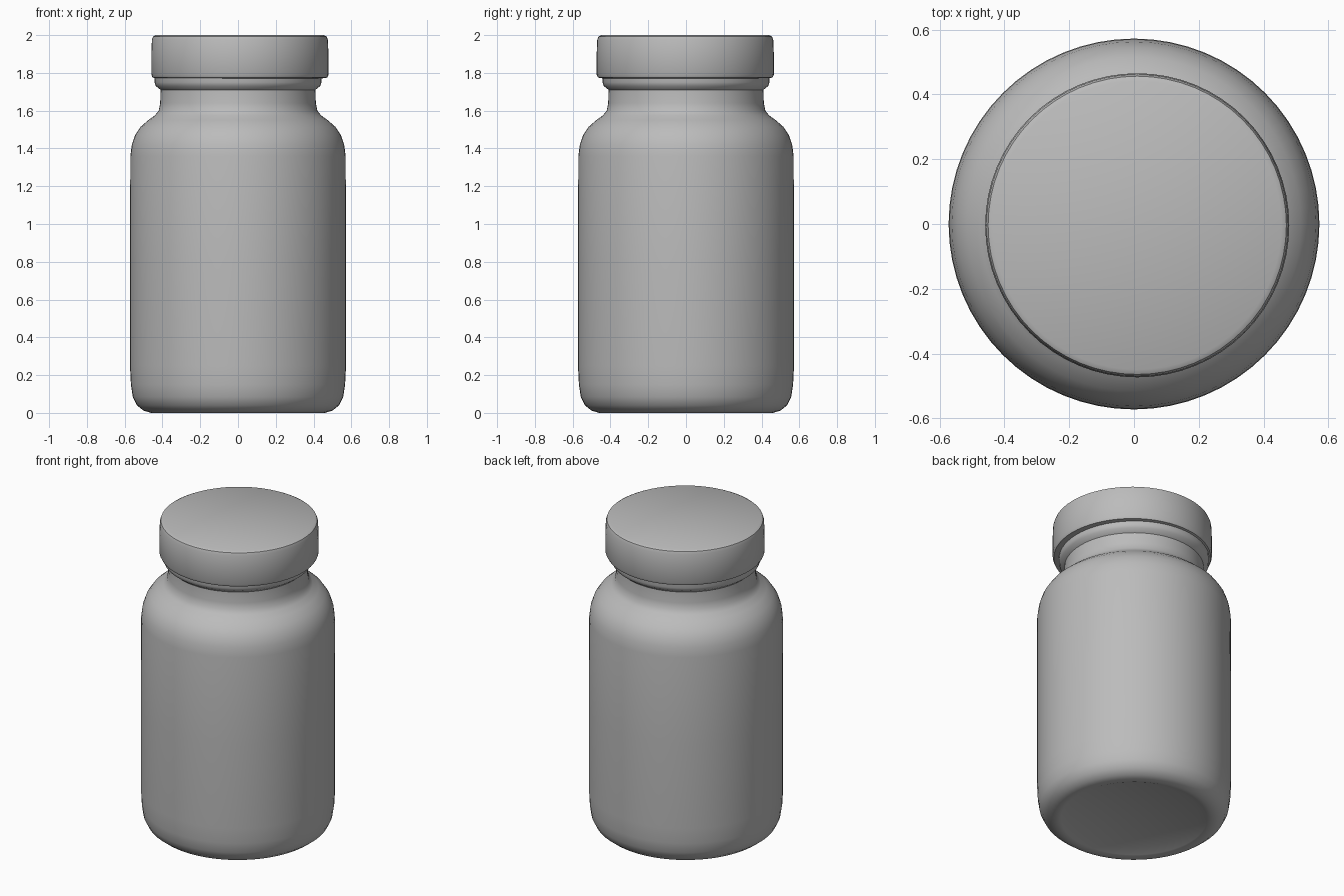
import bpy
import math

if "Cube" in bpy.data.objects:
    bpy.data.objects.remove(bpy.data.objects["Cube"])

SIDES = 64

grey = bpy.data.materials.new("plain_grey")
grey.diffuse_color = (0.5, 0.5, 0.5, 1)
grey.use_nodes = True
grey.node_tree.nodes["Principled BSDF"].inputs["Base Color"].default_value = grey.diffuse_color


def lathe(name, profile, centre=(0, 0)):
    """Spin a (radius, z) profile around the vertical axis; radius 0 makes a pole."""
    verts, rings, faces = [], [], []
    for r, z in profile:
        n = 1 if r == 0 else SIDES
        rings.append([len(verts) + i for i in range(n)])
        for i in range(n):
            a = 2 * math.pi * i / SIDES
            verts.append((centre[0] + r * math.cos(a), centre[1] + r * math.sin(a), z))
    for lo, hi in zip(rings, rings[1:]):
        for i in range(SIDES):
            j = (i + 1) % SIDES
            quad = [lo[i % len(lo)], lo[j % len(lo)], hi[j % len(hi)], hi[i % len(hi)]]
            faces.append(list(dict.fromkeys(quad)))
    mesh = bpy.data.meshes.new(name)
    mesh.from_pydata(verts, [], faces)
    mesh.materials.append(grey)
    obj = bpy.data.objects.new(name, mesh)
    bpy.context.collection.objects.link(obj)
    bpy.ops.object.select_all(action='DESELECT')
    bpy.context.view_layer.objects.active = obj
    obj.select_set(True)
    bpy.ops.object.shade_smooth_by_angle(angle=math.radians(40))
    return obj


# Jar body: shallow base dish, rounded foot, straight wall, shoulder, neck and collar
lathe("jar_body", [
    (0, 0.03), (0.38, 0.025), (0.43, 0.005), (0.46, 0.0), (0.50, 0.012),
    (0.535, 0.04), (0.557, 0.085), (0.567, 0.15), (0.572, 0.25),
    (0.572, 0.8), (0.57, 1.36), (0.562, 1.42), (0.545, 1.47), (0.515, 1.515),
    (0.475, 1.55), (0.44, 1.575), (0.42, 1.60), (0.412, 1.64), (0.41, 1.71),
    (0.435, 1.73), (0.442, 1.75), (0.442, 1.79), (0, 1.79),
])

# Lid: short disc with a slightly softened top rim
lathe("lid", [
    (0, 1.77), (0.43, 1.77), (0.462, 1.775), (0.469, 1.79), (0.469, 1.90), (0.466, 1.975),
    (0.46, 1.992), (0.445, 2.0), (0, 2.0),
], centre=(0.01, -0.004))
